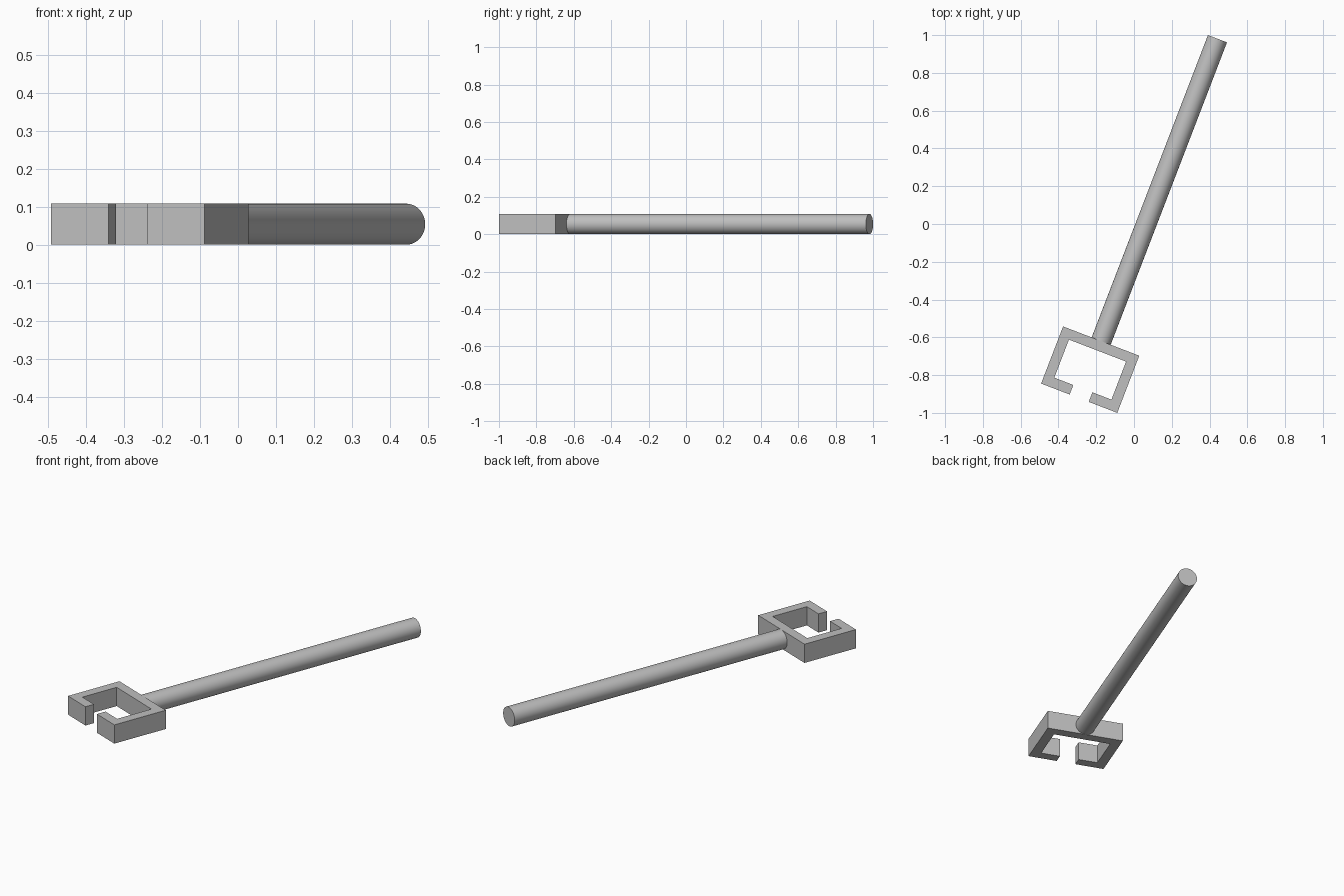
import bpy, bmesh, math
from mathutils import Matrix, Vector

cube = bpy.data.objects.get("Cube")
if cube:
    bpy.data.objects.remove(cube, do_unlink=True)

U = 0.054                 # wall thickness; the clip is sized in multiples of it
ROD_END = 1.877           # distance from clip centre to rod tip
PLACE = Matrix.Translation((-0.232, -0.771, 0)) @ Matrix.Rotation(math.radians(-21.04), 4, "Z")

grey = bpy.data.materials.new("light_grey")
grey.use_nodes = True
colour = (0.52, 0.52, 0.52, 1)
grey.diffuse_color = colour
grey.node_tree.nodes["Principled BSDF"].inputs["Base Color"].default_value = colour


def add_part(name, bm):
    bmesh.ops.recalc_face_normals(bm, faces=bm.faces)
    mesh = bpy.data.meshes.new(name)
    bm.to_mesh(mesh)
    bm.free()
    mesh.materials.append(grey)
    obj = bpy.data.objects.new(name, mesh)
    bpy.context.collection.objects.link(obj)
    obj.matrix_world = PLACE
    return obj


# Open square clip: half outline mirrored, then extruded upward
half = [(1, -3), (4, -3), (4, 3)]
inner = [(3, 2), (3, -2), (1, -2)]
outline = half + [(-x, y) for x, y in reversed(half)]
outline += [(-x, y) for x, y in reversed(inner)] + inner
bm = bmesh.new()
face = bm.faces.new([bm.verts.new((x * U, y * U, 0)) for x, y in outline])
up = bmesh.ops.extrude_face_region(bm, geom=[face])
bmesh.ops.translate(bm, vec=Vector((0, 0, 2 * U)),
                    verts=[v for v in up["geom"] if isinstance(v, bmesh.types.BMVert)])
add_part("open_clip", bm)

# Round rod seated in the back wall of the clip
start = 2.8 * U
bm = bmesh.new()
bmesh.ops.create_cone(
    bm, cap_ends=True, segments=64, radius1=U, radius2=U, depth=ROD_END - start,
    matrix=Matrix.Translation((0, (ROD_END + start) / 2, U)) @ Matrix.Rotation(math.pi / 2, 4, "X"))
rod = add_part("rod", bm)

bpy.context.view_layer.objects.active = rod
rod.select_set(True)
bpy.ops.object.shade_smooth_by_angle(angle=math.radians(30))
